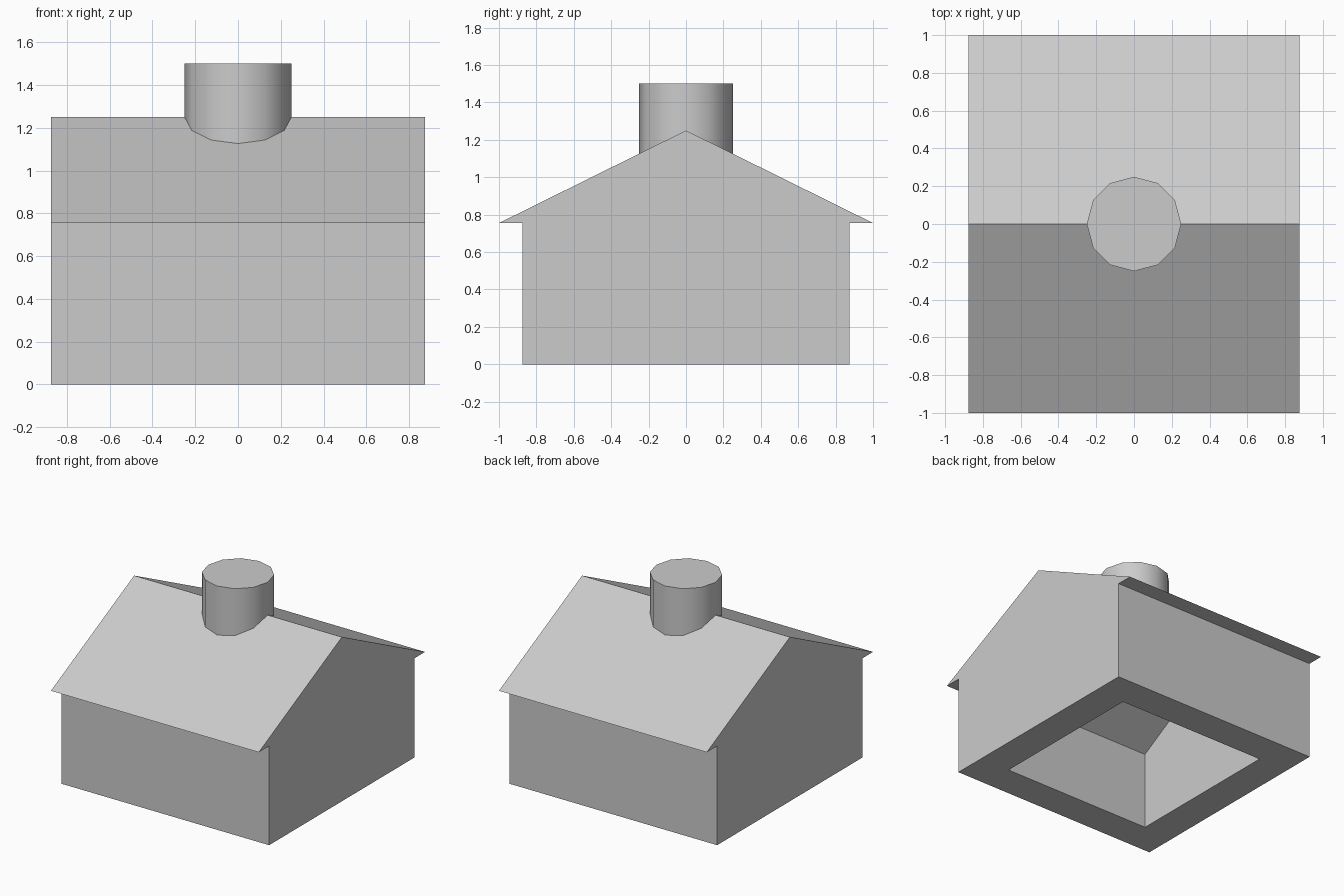
import bpy, bmesh, math
from mathutils import Matrix

if "Cube" in bpy.data.objects:
    bpy.data.objects.remove(bpy.data.objects["Cube"], do_unlink=True)

# Single plain grey
grey = bpy.data.materials.new("plain_grey")
grey.use_nodes = True
colour = (0.6, 0.6, 0.6, 1)
grey.diffuse_color = colour
grey.node_tree.nodes["Principled BSDF"].inputs["Base Color"].default_value = colour


def add_object(name, bm):
    bmesh.ops.recalc_face_normals(bm, faces=bm.faces)
    mesh = bpy.data.meshes.new(name)
    bm.to_mesh(mesh)
    bm.free()
    mesh.materials.append(grey)
    obj = bpy.data.objects.new(name, mesh)
    bpy.context.collection.objects.link(obj)
    return obj


def gable_prism(name, half_profile, half_length):
    """Extrude a left-right symmetric (y, z) outline along x."""
    outline = half_profile + [(-y, z) for y, z in reversed(half_profile) if y > 0]
    bm = bmesh.new()
    face = bm.faces.new([bm.verts.new((-half_length, y, z)) for y, z in outline])
    new = bmesh.ops.extrude_face_region(bm, geom=[face])["geom"]
    verts = [v for v in new if isinstance(v, bmesh.types.BMVert)]
    bmesh.ops.translate(bm, verts=verts, vec=(2 * half_length, 0, 0))
    return add_object(name, bm)


# House: walls and pitched roof with pointed eaves, in one outline
house = gable_prism("house_body",
                    [(0.875, 0), (0.875, 0.755), (1, 0.755), (0, 1.25)], 0.875)

# Hollow inside, open at the floor, with a pitched ceiling
room = gable_prism("room_cutter",
                   [(0.625, -0.2), (0.625, 0.59), (0, 0.95)], 0.625)
room.hide_render = True
room.hide_viewport = True
cut = house.modifiers.new("hollow_room", "BOOLEAN")
cut.operation = "DIFFERENCE"
cut.solver = "EXACT"
cut.object = room

# Round chimney astride the ridge
bm = bmesh.new()
bmesh.ops.create_cone(bm, cap_ends=True, segments=12, radius1=0.25, radius2=0.25,
                      depth=0.4, matrix=Matrix.Translation((0, 0, 1.3)))
chimney = add_object("chimney", bm)
bpy.ops.object.select_all(action="DESELECT")
chimney.select_set(True)
bpy.context.view_layer.objects.active = chimney
bpy.ops.object.shade_smooth_by_angle(angle=math.radians(35))
